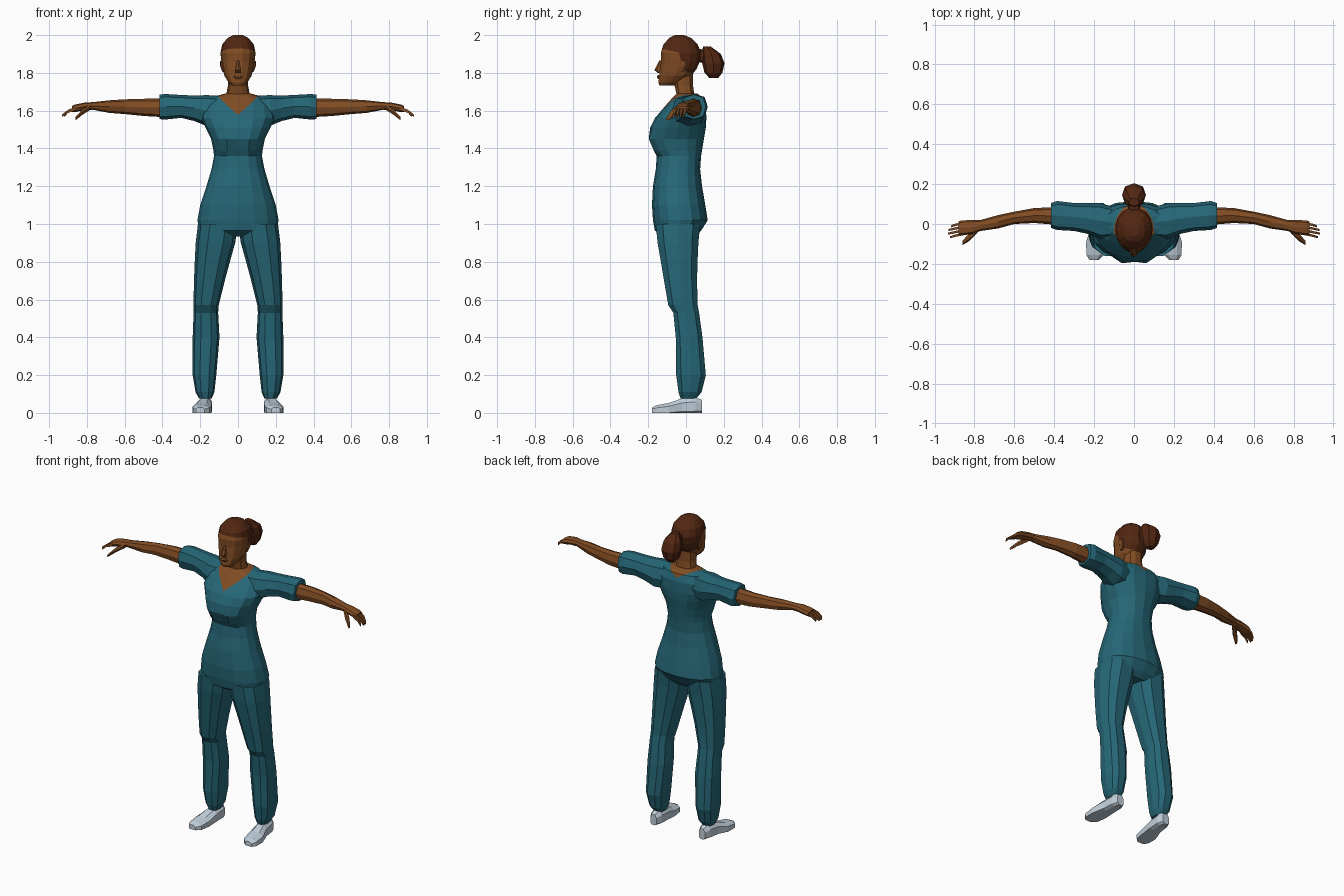
import bpy, bmesh, math
from mathutils import Vector


def material(name, rgb):
    m = bpy.data.materials.new(name)
    m.diffuse_color = (*rgb, 1)
    return m


TEAL = material("teal_cloth", (0.019, 0.135, 0.185))
SKIN = material("brown_skin", (0.22, 0.072, 0.017))
HAIR = material("dark_brown_hair", (0.085, 0.02, 0.006))
SHOE = material("pale_grey_shoe", (0.53, 0.62, 0.70))


def loft(name, axis, rings, mats, n=8, p=0.85, mirror=False, phase=0.0, edit=None):
    """Skin rings (t, a0, a1, b0, b1): position on the axis and the spans across it."""
    bm = bmesh.new()
    loops = []
    for t, a0, a1, b0, b1 in rings:
        loop = []
        for i in range(n):
            ang = 2 * math.pi * i / n + phase
            c, s = math.cos(ang), math.sin(ang)
            c = math.copysign(abs(c) ** p, c)
            s = math.copysign(abs(s) ** p, s)
            a = (a0 + a1) / 2 + (a1 - a0) / 2 * c
            b = (b0 + b1) / 2 + (b1 - b0) / 2 * s
            co = {"x": (t, a, b), "y": (a, t, b), "z": (a, b, t)}[axis]
            loop.append(bm.verts.new(co))
        loops.append(loop)
    for lo, hi in zip(loops, loops[1:]):
        for i in range(n):
            j = (i + 1) % n
            bm.faces.new((lo[i], lo[j], hi[j], hi[i]))
    bm.faces.new(loops[0])
    bm.faces.new(loops[-1])
    if edit:
        edit(bm)
    bmesh.ops.recalc_face_normals(bm, faces=bm.faces)
    me = bpy.data.meshes.new(name)
    bm.to_mesh(me)
    bm.free()
    for m in mats:
        me.materials.append(m)
    ob = bpy.data.objects.new(name, me)
    bpy.context.collection.objects.link(ob)
    if mirror:
        ob.modifiers.new("mirror", "MIRROR").use_mirror_merge = False
    return ob


def cut(bm, co, no, keep=lambda f: True):
    faces = [f for f in bm.faces if keep(f.calc_center_median())]
    geom = set(faces)
    for f in faces:
        geom.update(f.edges)
        geom.update(f.verts)
    bmesh.ops.bisect_plane(bm, geom=list(geom), plane_co=co, plane_no=no, dist=1e-5)


# Tunic: chest cleft, then a neckline sloping up towards the back
def shape_tunic(bm):
    for v in bm.verts:
        if abs(v.co.x) < 0.01 and v.co.y < -0.1 and 1.37 < v.co.z < 1.5:
            v.co.y += 0.018
    low = Vector((0, -0.16, 1.575))
    back = Vector((0, 0.10, 1.645))
    planes = []
    for s in (1, -1):
        side = Vector((s * 0.105, -0.01, 1.685))
        no = (side - low).cross(back - low).normalized()
        if no.z < 0:
            no = -no
        planes.append(no)
        cut(bm, low, no, lambda c: c.z > 1.54)
    for f in bm.faces:
        c = f.calc_center_median()
        if c.z > 1.56 and all((c - low).dot(no) > 0 for no in planes):
            f.material_index = 1


loft("tunic", "z", [
    (0.935, -0.12, 0.12, -0.12, 0.05),
    (0.965, -0.205, 0.205, -0.165, 0.08),
    (1.02, -0.215, 0.215, -0.175, 0.115),
    (1.10, -0.20, 0.20, -0.18, 0.102),
    (1.20, -0.167, 0.167, -0.175, 0.085),
    (1.29, -0.14, 0.14, -0.16, 0.075),
    (1.36, -0.127, 0.127, -0.155, 0.08),
    (1.39, -0.13, 0.13, -0.18, 0.085),
    (1.45, -0.142, 0.142, -0.207, 0.095),
    (1.51, -0.172, 0.172, -0.19, 0.105),
    (1.56, -0.195, 0.195, -0.165, 0.108),
    (1.625, -0.185, 0.185, -0.11, 0.105),
    (1.67, -0.14, 0.14, -0.07, 0.09),
    (1.69, -0.07, 0.07, -0.05, 0.06)],
    [TEAL, SKIN], n=16, p=0.88, edit=shape_tunic)

# Sleeves
loft("sleeve", "x", [
    (0.08, -0.07, 0.08, 1.52, 1.68),
    (0.17, -0.075, 0.105, 1.52, 1.682),
    (0.23, -0.05, 0.105, 1.545, 1.68),
    (0.30, -0.035, 0.105, 1.562, 1.683),
    (0.385, -0.03, 0.115, 1.553, 1.688),
    (0.415, -0.02, 0.105, 1.555, 1.685)],
    [TEAL], n=8, p=0.75, mirror=True)

# Arms down to the knuckles, then fingers and thumb
loft("arm", "x", [
    (0.38, -0.005, 0.085, 1.565, 1.665),
    (0.50, 0.005, 0.08, 1.572, 1.663),
    (0.60, 0.0, 0.062, 1.582, 1.66),
    (0.68, -0.022, 0.045, 1.588, 1.655),
    (0.77, -0.035, 0.02, 1.605, 1.645),
    (0.81, -0.05, 0.02, 1.603, 1.643),
    (0.865, -0.058, 0.018, 1.592, 1.632),
    (0.88, -0.055, 0.013, 1.592, 1.624)],
    [SKIN], n=8, mirror=True)
for i in range(4):
    y = 0.003 - 0.018 * i
    tip = (0.918, 0.93, 0.932, 0.922)[i]
    loft("finger_%d" % (i + 1), "x", [
        (0.86, y - 0.009, y + 0.009, 1.597, 1.625),
        (0.90, y - 0.017, y, 1.585, 1.608),
        (tip, y - 0.022, y - 0.008, 1.565, 1.582)],
        [SKIN], n=4, p=1, mirror=True, phase=math.pi / 4)
loft("thumb", "x", [
    (0.785, -0.045, -0.01, 1.60, 1.632),
    (0.825, -0.085, -0.045, 1.575, 1.608),
    (0.86, -0.106, -0.084, 1.548, 1.568)],
    [SKIN], n=6, p=1, mirror=True)

# Trousers
loft("trouser_leg", "z", [
    (0.075, 0.14, 0.205, -0.03, 0.055),
    (0.11, 0.125, 0.225, -0.042, 0.085),
    (0.20, 0.115, 0.24, -0.055, 0.108),
    (0.40, 0.098, 0.24, -0.057, 0.09),
    (0.53, 0.105, 0.235, -0.07, 0.072),
    (0.57, 0.102, 0.236, -0.097, 0.065),
    (0.70, 0.07, 0.233, -0.12, 0.062),
    (0.80, 0.043, 0.229, -0.137, 0.065),
    (0.90, 0.015, 0.224, -0.155, 0.07),
    (1.00, 0.0, 0.212, -0.165, 0.08)],
    [TEAL], n=10, p=0.8, mirror=True)


# Shoes with flat soles
def flatten_sole(bm):
    for v in bm.verts:
        v.co.z = max(v.co.z, 0)


loft("shoe", "y", [
    (-0.18, 0.175, 0.225, -0.01, 0.03),
    (-0.155, 0.148, 0.242, -0.015, 0.042),
    (-0.09, 0.138, 0.243, -0.02, 0.055),
    (-0.02, 0.135, 0.22, -0.02, 0.08),
    (0.05, 0.135, 0.212, -0.02, 0.088),
    (0.085, 0.15, 0.197, -0.01, 0.07)],
    [SHOE], n=8, p=0.8, mirror=True, phase=math.pi / 8, edit=flatten_sole)

# Neck
loft("neck", "z", [
    (1.64, -0.085, 0.085, -0.08, 0.07),
    (1.685, -0.062, 0.062, -0.052, 0.046),
    (1.73, -0.054, 0.054, -0.062, 0.04),
    (1.80, -0.054, 0.054, -0.075, 0.04)], [SKIN], n=10)


# Head, with the hairline cut across the brow, in front of the ears and at the nape
def paint_hair(bm):
    lines = [((0, -0.13, 1.93), (0, 0.25, 1)),
             ((0, -0.025, 1.86), (0, 1, 0.25)),
             ((0, 0.03, 1.80), (0, 0.25, 1))]
    lines = [(Vector(c), Vector(n).normalized()) for c, n in lines]
    for c, n in lines:
        cut(bm, c, n)
    for f in bm.faces:
        m = f.calc_center_median()
        brow, temple, nape = [(m - c).dot(n) > 0 for c, n in lines]
        f.material_index = int(brow or (temple and nape))


loft("head", "z", [
    (1.733, -0.032, 0.032, -0.142, -0.06),
    (1.75, -0.05, 0.05, -0.148, -0.02),
    (1.785, -0.072, 0.072, -0.143, 0.03),
    (1.82, -0.08, 0.08, -0.14, 0.058),
    (1.86, -0.088, 0.088, -0.134, 0.075),
    (1.905, -0.093, 0.093, -0.136, 0.082),
    (1.95, -0.084, 0.084, -0.122, 0.064),
    (1.985, -0.055, 0.055, -0.09, 0.028),
    (2.0, -0.025, 0.025, -0.06, -0.01)],
    [SKIN, HAIR], n=14, p=0.88, edit=paint_hair)

# Nose, lips and ears
loft("nose", "z", [
    (1.80, -0.017, 0.017, -0.15, -0.125),
    (1.815, -0.016, 0.016, -0.167, -0.125),
    (1.865, -0.007, 0.007, -0.142, -0.12)], [SKIN], n=6, p=1, phase=math.pi / 6)
loft("lips", "z", [
    (1.768, -0.018, 0.018, -0.148, -0.12),
    (1.779, -0.026, 0.026, -0.154, -0.12),
    (1.79, -0.015, 0.015, -0.149, -0.12)], [SKIN], n=8, p=1)
loft("ear", "z", [
    (1.805, 0.07, 0.083, -0.03, -0.012),
    (1.835, 0.075, 0.094, -0.032, 0.0),
    (1.862, 0.08, 0.096, -0.025, 0.005)], [SKIN], n=6, mirror=True)

# Ponytail and the knot that joins it to the head
loft("ponytail", "z", [
    (1.772, -0.025, 0.025, 0.125, 0.17),
    (1.80, -0.048, 0.048, 0.098, 0.192),
    (1.85, -0.06, 0.06, 0.086, 0.204),
    (1.90, -0.054, 0.054, 0.083, 0.185),
    (1.94, -0.025, 0.025, 0.09, 0.13)], [HAIR], n=8)
loft("hair_knot", "y", [
    (0.05, -0.03, 0.03, 1.86, 1.93),
    (0.11, -0.03, 0.03, 1.85, 1.92)], [HAIR], n=8)
